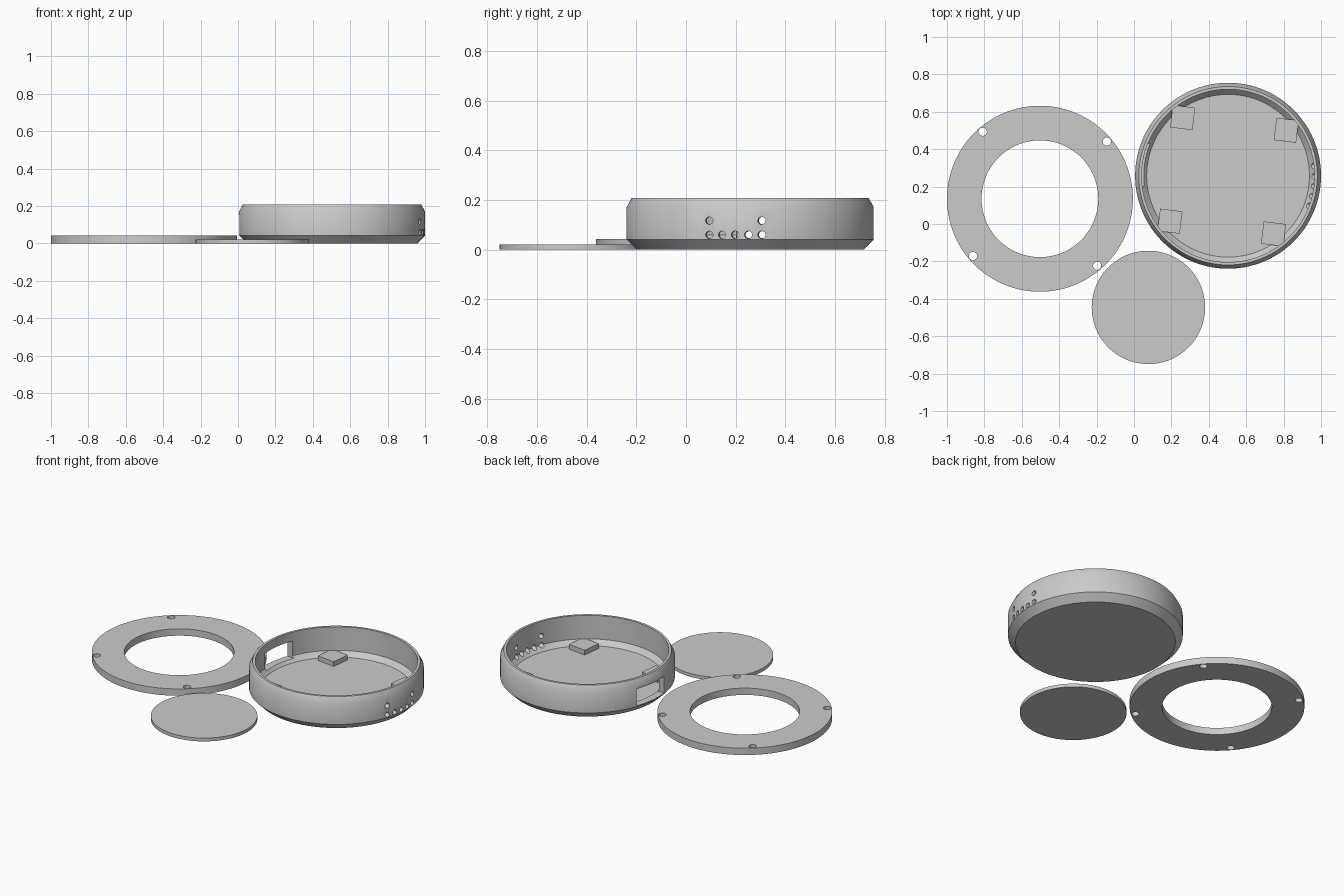
import bpy, bmesh, math
from mathutils import Matrix, Vector

cube = bpy.data.objects.get("Cube")
if cube:
    bpy.data.objects.remove(cube, do_unlink=True)

SEGS = 128
grey = bpy.data.materials.new("light grey plastic")
grey.use_nodes = True
grey.diffuse_color = (0.6, 0.6, 0.6, 1)
grey.node_tree.nodes["Principled BSDF"].inputs["Base Color"].default_value = (0.6, 0.6, 0.6, 1)


def add_object(name, bm, place=Matrix()):
    """Turn a bmesh into a named object, placed in the world."""
    bmesh.ops.recalc_face_normals(bm, faces=bm.faces)
    bm.transform(place)
    mesh = bpy.data.meshes.new(name)
    bm.to_mesh(mesh)
    bm.free()
    mesh.materials.append(grey)
    obj = bpy.data.objects.new(name, mesh)
    bpy.context.collection.objects.link(obj)
    return obj


def lathe(profile, closed=False):
    """Spin (radius, z) points about z; open profiles get flat end caps."""
    bm = bmesh.new()
    rings = [[bm.verts.new((r * math.cos(math.tau * i / SEGS),
                            r * math.sin(math.tau * i / SEGS), z))
              for i in range(SEGS)] for r, z in profile]
    pairs = list(zip(rings, rings[1:]))
    if closed:
        pairs.append((rings[-1], rings[0]))
    else:
        bm.faces.new(rings[0])
        bm.faces.new(rings[-1])
    for a, b in pairs:
        for i in range(SEGS):
            j = (i + 1) % SEGS
            bm.faces.new((a[i], a[j], b[j], b[i]))
    return bm


def add_box(bm, centre, size):
    bmesh.ops.create_cube(bm, size=1, matrix=Matrix.Translation(centre)
                          @ Matrix.Diagonal((*size, 1)))


def add_cylinder(bm, centre, radius, depth, turn=Matrix()):
    bmesh.ops.create_cone(bm, cap_ends=True, segments=24, radius1=radius, radius2=radius,
                          depth=depth, matrix=Matrix.Translation(centre) @ turn)


def boolean(obj, tool, operation):
    """Apply a boolean, then discard the helper."""
    tool.hide_render = True
    mod = obj.modifiers.new("cut", 'BOOLEAN')
    mod.operation = operation
    mod.solver = 'EXACT'
    mod.object = tool
    bpy.context.view_layer.objects.active = obj
    bpy.ops.object.modifier_apply(modifier=mod.name)
    bpy.data.objects.remove(tool, do_unlink=True)


def smooth(obj):
    bpy.ops.object.select_all(action='DESELECT')
    obj.select_set(True)
    bpy.context.view_layer.objects.active = obj
    bpy.ops.object.shade_smooth_by_angle(angle=math.radians(30))


def placed(x, y, degrees):
    return Matrix.Translation((x, y, 0)) @ Matrix.Rotation(math.radians(degrees), 4, 'Z')


CORNERS = [(sx, sy) for sx in (-1, 1) for sy in (-1, 1)]

# Round open case: chamfered outside, hollow with a sloped floor edge
case_place = placed(0.503, 0.258, -7)
case = add_object("case_body", lathe([
    (0.455, 0), (0.497, 0.042), (0.497, 0.17), (0.477, 0.208),
    (0.462, 0.208), (0.462, 0.06), (0.435, 0.03)]), case_place)

# Connector slot on one side, rows of vent holes on the other
cutters = bmesh.new()
add_box(cutters, (-0.48, 0.005, 0.1), (0.16, 0.23, 0.105))
across = Matrix.Rotation(math.pi / 2, 4, 'Y')
vents = [(i * 0.053, 0.06) for i in range(-2, 3)] + [(-0.106, 0.117), (0.106, 0.117)]
for y, z in vents:
    add_cylinder(cutters, (0.48, y, z), 0.015, 0.14, across)
boolean(case, add_object("case_cutters", cutters, case_place), 'DIFFERENCE')
smooth(case)

# Four square pads on the floor, trimmed to the inside wall
pads_bm = bmesh.new()
for sx, sy in CORNERS:
    add_box(pads_bm, (sx * 0.279, sy * 0.279, 0.042), (0.12, 0.12, 0.036))
pads = add_object("floor_pads", pads_bm, case_place)
trim = add_object("pad_trim", lathe([(0.4645, 0), (0.4645, 0.1)]), case_place)
boolean(pads, trim, 'INTERSECT')

# Ring lid with four screw holes close to its edge
lid_place = placed(-0.503, 0.135, -4.5)
lid = add_object("ring_lid", lathe([
    (0.497, 0), (0.497, 0.043), (0.312, 0.043), (0.312, 0)], closed=True), lid_place)
screws = bmesh.new()
for sx, sy in CORNERS:
    add_cylinder(screws, (sx * 0.333, sy * 0.333, 0.02), 0.022, 0.2)
boolean(lid, add_object("screw_cutters", screws, lid_place), 'DIFFERENCE')
smooth(lid)

# Thin loose disc
smooth(add_object("window_disc", lathe([(0.303, 0), (0.303, 0.021)]), placed(0.077, -0.446, 0)))
